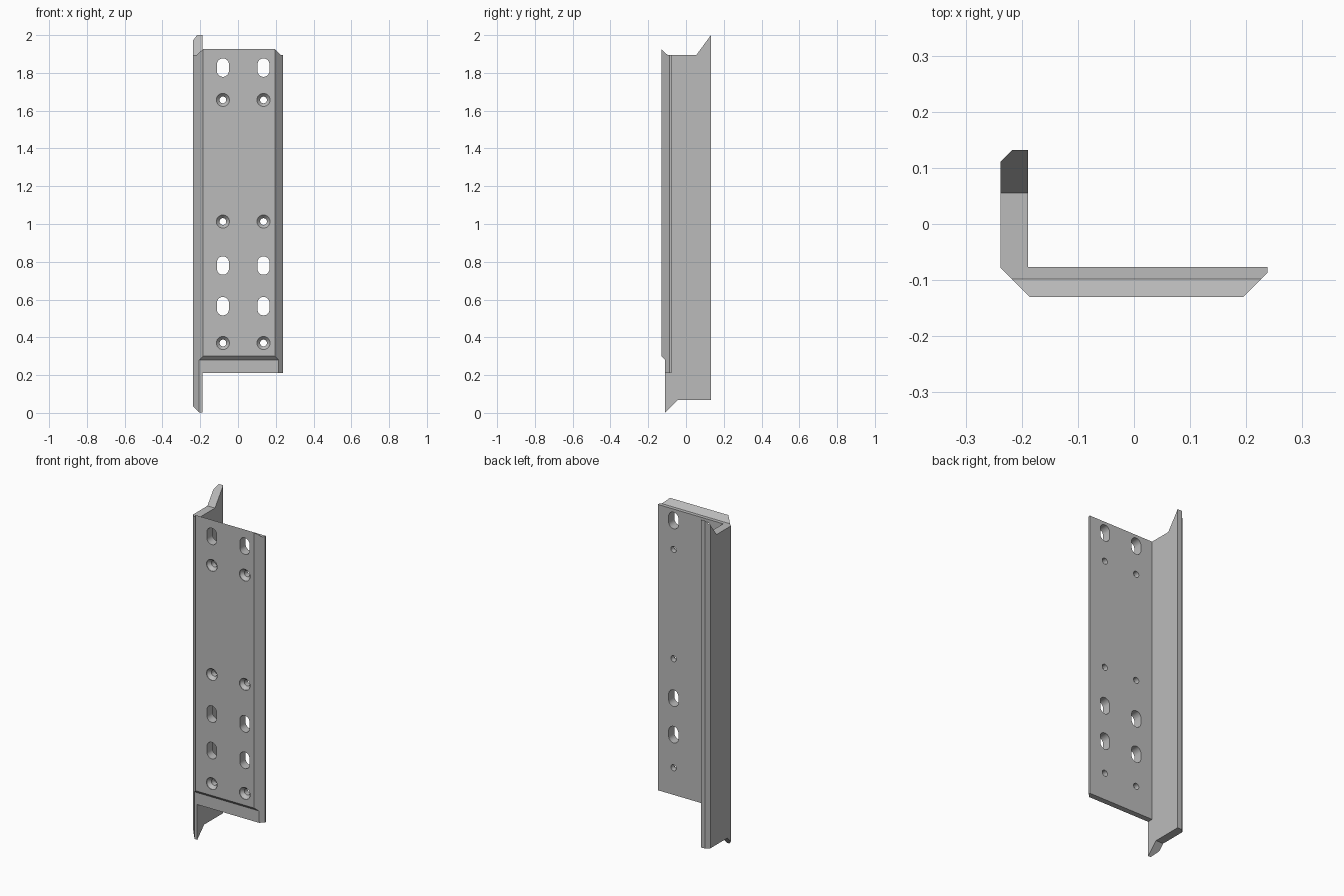
import bpy, bmesh, math

if "Cube" in bpy.data.objects:
    bpy.data.objects.remove(bpy.data.objects["Cube"])

steel = bpy.data.materials.new("grey steel")
steel.diffuse_color = (0.5, 0.5, 0.5, 1)
steel.use_nodes = True
steel.node_tree.nodes["Principled BSDF"].inputs["Base Color"].default_value = steel.diffuse_color


def loft(bm, rings):
    """Closed solid through a list of equal-length rings of points."""
    loops = [[bm.verts.new(p) for p in ring] for ring in rings]
    n = len(loops[0])
    for a, b in zip(loops, loops[1:]):
        for i in range(n):
            j = (i + 1) % n
            bm.faces.new((a[i], a[j], b[j], b[i]))
    bm.faces.new(loops[0])
    bm.faces.new(loops[-1])


def make(name, bm):
    bmesh.ops.recalc_face_normals(bm, faces=bm.faces)
    me = bpy.data.meshes.new(name)
    bm.to_mesh(me)
    bm.free()
    me.materials.append(steel)
    ob = bpy.data.objects.new(name, me)
    bpy.context.collection.objects.link(ob)
    return ob


def ring(x, z, y, r, straight=0.0, n=20):
    """Circle or upright slot outline in the plane at depth y."""
    pts = []
    for i in range(n):
        a = 2 * math.pi * (i + 0.5) / n
        shift = math.copysign(straight / 2, math.sin(a))
        pts.append((x + r * math.cos(a), y, z + shift + r * math.sin(a)))
    return pts


# angle profile, seen from above
L = [(-0.186, -0.130), (0.195, -0.130), (0.238, -0.087), (0.238, -0.077),
     (-0.189, -0.077), (-0.189, 0.132), (-0.217, 0.132), (-0.238, 0.111),
     (-0.238, -0.078)]
bm = bmesh.new()
loft(bm, [[(x, y, z) for x, y in L] for z in (-0.1, 2.1)])
bracket = make("angle_bracket", bm)

# side outline that trims both ends and the front step
S = [(-0.15, 1.944), (-0.098, 1.895), (0.055, 1.895), (0.142, 2.0136),
     (0.142, 0.067), (-0.045, 0.067), (-0.11, 0.002), (-0.11, 0.28),
     (-0.15, 0.32)]
bm = bmesh.new()
loft(bm, [[(x, y, z) for y, z in S] for x in (-0.5, 0.5)])
trim = make("end_trim_cutter", bm)

# holes and the area below the front plate
bm = bmesh.new()
for x in (-0.08, 0.135):
    for z in (1.828, 0.78, 0.565):
        loft(bm, [ring(x, z, y, 0.032, 0.034) for y in (-0.2, -0.03)])
    for z in (1.657, 1.013, 0.37):
        loft(bm, [ring(x, z, y, r) for y, r in
                  ((-0.2, 0.035), (-0.127, 0.035), (-0.108, 0.018), (-0.03, 0.018))])
loft(bm, [[(x, -0.3, z), (x, 0.3, z), (x, 0.3, z2), (x, -0.3, z2)]
          for x, z, z2 in ((-0.189, -0.2, 0.21), (0.5, -0.2, 0.21))])
holes = make("hole_cutter", bm)

for cutter, op in ((trim, 'INTERSECT'), (holes, 'DIFFERENCE')):
    cutter.hide_render = True
    m = bracket.modifiers.new(cutter.name, 'BOOLEAN')
    m.operation, m.object, m.solver = op, cutter, 'EXACT'

# bake the cuts and remove the cutters
dg = bpy.context.evaluated_depsgraph_get()
baked = bpy.data.meshes.new_from_object(bracket.evaluated_get(dg))
bracket.modifiers.clear()
bracket.data = baked
for cutter in (trim, holes):
    bpy.data.objects.remove(cutter)
bpy.context.view_layer.objects.active = bracket
bracket.select_set(True)
bpy.ops.object.shade_smooth_by_angle(angle=math.radians(25))
